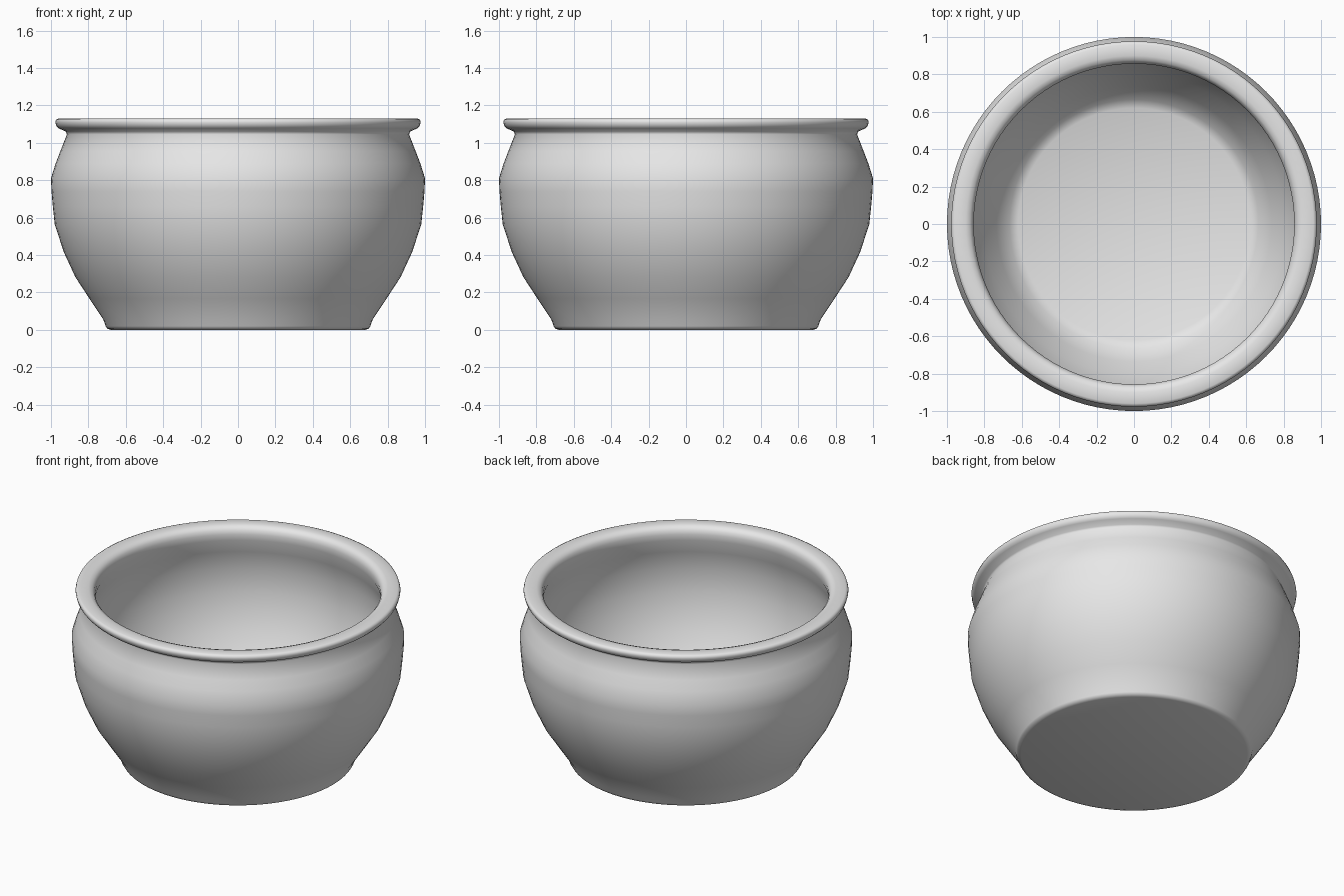
import bpy
import bmesh
import math

cube = bpy.data.objects.get("Cube")
if cube:
    bpy.data.objects.remove(cube, do_unlink=True)

SEGMENTS = 96

# One plain grey material
grey = bpy.data.materials.new("plain grey")
grey.use_nodes = True
colour = (0.8, 0.8, 0.8, 1)
grey.diffuse_color = colour
grey.node_tree.nodes["Principled BSDF"].inputs["Base Color"].default_value = colour


def lathe(name, profile):
    """Spin a radius/height profile, both ends on the axis, around z."""
    bm = bmesh.new()
    verts = [bm.verts.new((r, 0, z)) for r, z in profile]
    edges = [bm.edges.new(pair) for pair in zip(verts, verts[1:])]
    bmesh.ops.spin(bm, geom=verts + edges, cent=(0, 0, 0), axis=(0, 0, 1),
                   angle=2 * math.pi, steps=SEGMENTS)
    bmesh.ops.remove_doubles(bm, verts=bm.verts, dist=0.0005)
    bmesh.ops.recalc_face_normals(bm, faces=bm.faces)
    mesh = bpy.data.meshes.new(name)
    bm.to_mesh(mesh)
    bm.free()
    mesh.materials.append(grey)
    obj = bpy.data.objects.new(name, mesh)
    bpy.context.collection.objects.link(obj)
    bpy.ops.object.select_all(action="DESELECT")
    obj.select_set(True)
    bpy.context.view_layer.objects.active = obj
    bpy.ops.object.shade_smooth_by_angle(angle=math.radians(60))
    return obj


# Outer wall, from the base centre up to the neck
outside = [(0, 0), (0.68, 0), (0.70, 0.007), (0.708, 0.02), (0.72, 0.055),
           (0.795, 0.168), (0.87, 0.283), (0.932, 0.417), (0.98, 0.565),
           (0.99, 0.66), (0.997, 0.74), (1, 0.81), (0.975, 0.89),
           (0.95, 0.955), (0.915, 1.045)]

# Rolled lip
lip = [(0.92, 1.06), (0.96, 1.078), (0.972, 1.092), (0.977, 1.11),
       (0.973, 1.124), (0.96, 1.13), (0.90, 1.13), (0.877, 1.122),
       (0.863, 1.105), (0.857, 1.08)]

# Inner wall, from the neck down to the floor centre
inside = [(0.86, 1.04), (0.89, 0.95), (0.93, 0.82), (0.92, 0.67),
          (0.905, 0.565), (0.862, 0.43), (0.805, 0.31), (0.735, 0.19),
          (0.665, 0.085), (0.62, 0.065), (0, 0.065)]

lathe("pot", outside + lip + inside)
